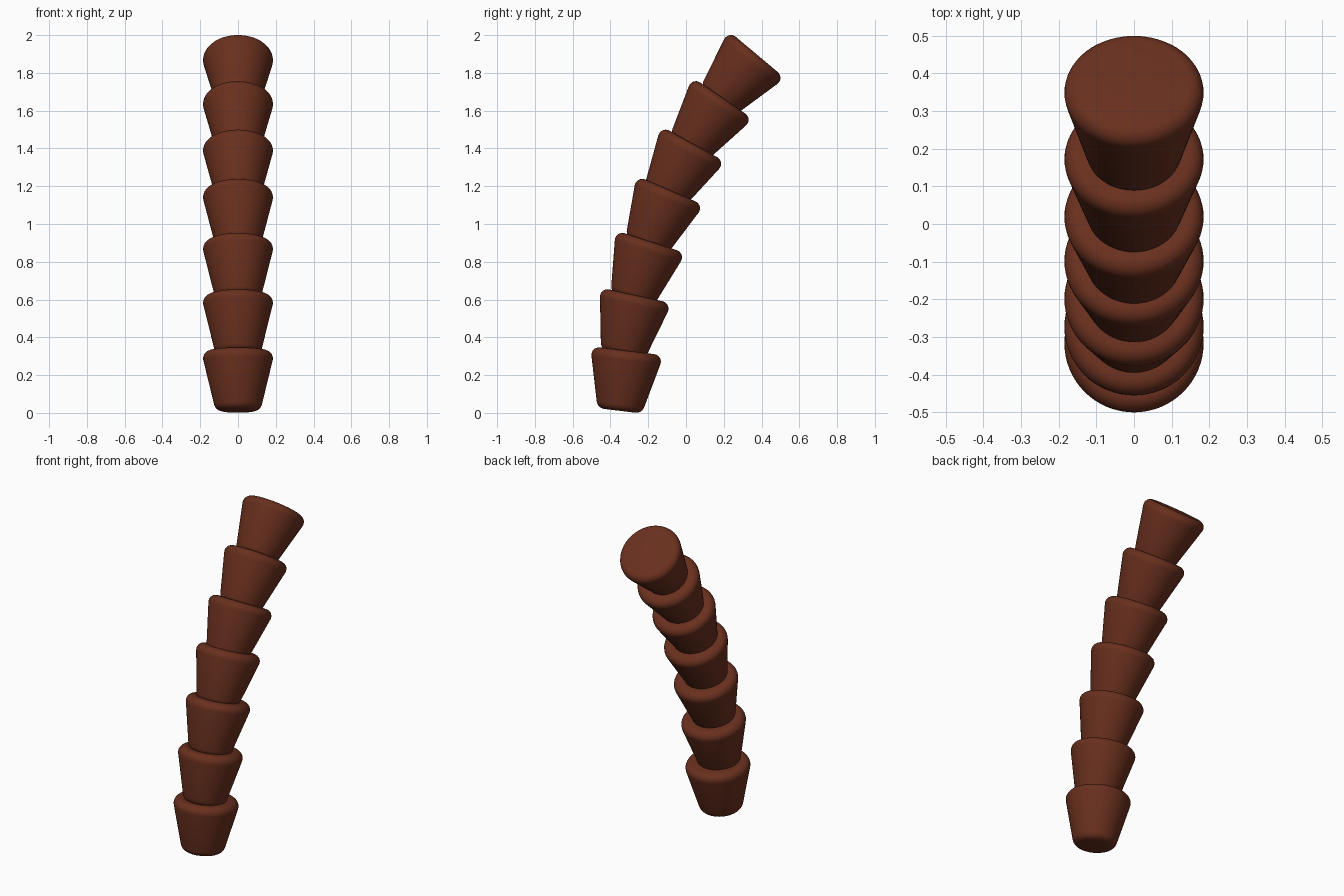
import bpy, bmesh
from math import radians, sin, cos, pi

if "Cube" in bpy.data.objects:
    bpy.data.objects.remove(bpy.data.objects["Cube"])

SIDES = 64

mat = bpy.data.materials.new("brown")
mat.diffuse_color = (0.14, 0.029, 0.013, 1)
mat.use_nodes = True
mat.node_tree.nodes["Principled BSDF"].inputs["Base Color"].default_value = mat.diffuse_color


def arc(cx, cz, r, a0, a1, n=7):
    return [(cx + r * cos(radians(a0 + (a1 - a0) * i / n)),
             cz + r * sin(radians(a0 + (a1 - a0) * i / n))) for i in range(n + 1)]


# Rounded tapered cup profile; origin is at the centre of the wide rim
profile = arc(0.083, -0.235, 0.045, -90, -14) + arc(0.145, 0.0, 0.04, -14, 90)


def cup(name, y, z, tilt):
    bm = bmesh.new()
    rings = [[bm.verts.new((r * cos(2 * pi * i / SIDES), r * sin(2 * pi * i / SIDES), h))
              for i in range(SIDES)] for r, h in profile]
    for lo, hi in zip(rings, rings[1:]):
        for i in range(SIDES):
            j = (i + 1) % SIDES
            bm.faces.new((lo[i], lo[j], hi[j], hi[i]))
    bm.faces.new(rings[0][::-1])
    bm.faces.new(rings[-1])
    me = bpy.data.meshes.new(name)
    bm.to_mesh(me)
    bm.free()
    me.materials.append(mat)
    ob = bpy.data.objects.new(name, me)
    bpy.context.collection.objects.link(ob)
    ob.location = (0, y, z)
    ob.rotation_euler.x = -radians(tilt)
    bpy.ops.object.select_all(action='DESELECT')
    ob.select_set(True)
    bpy.context.view_layer.objects.active = ob
    bpy.ops.object.shade_smooth_by_angle(angle=radians(30))


# Stack of cups, each leaning a little further back than the one below
rims = [(-0.317, 0.289), (-0.274, 0.583), (-0.199, 0.868), (-0.099, 1.141),
        (0.019, 1.389), (0.172, 1.634), (0.349, 1.867)]
for k, (y, z) in enumerate(rims):
    cup(f"trunk_segment_{k + 1}", y, z, 7 + 5.5 * k)
